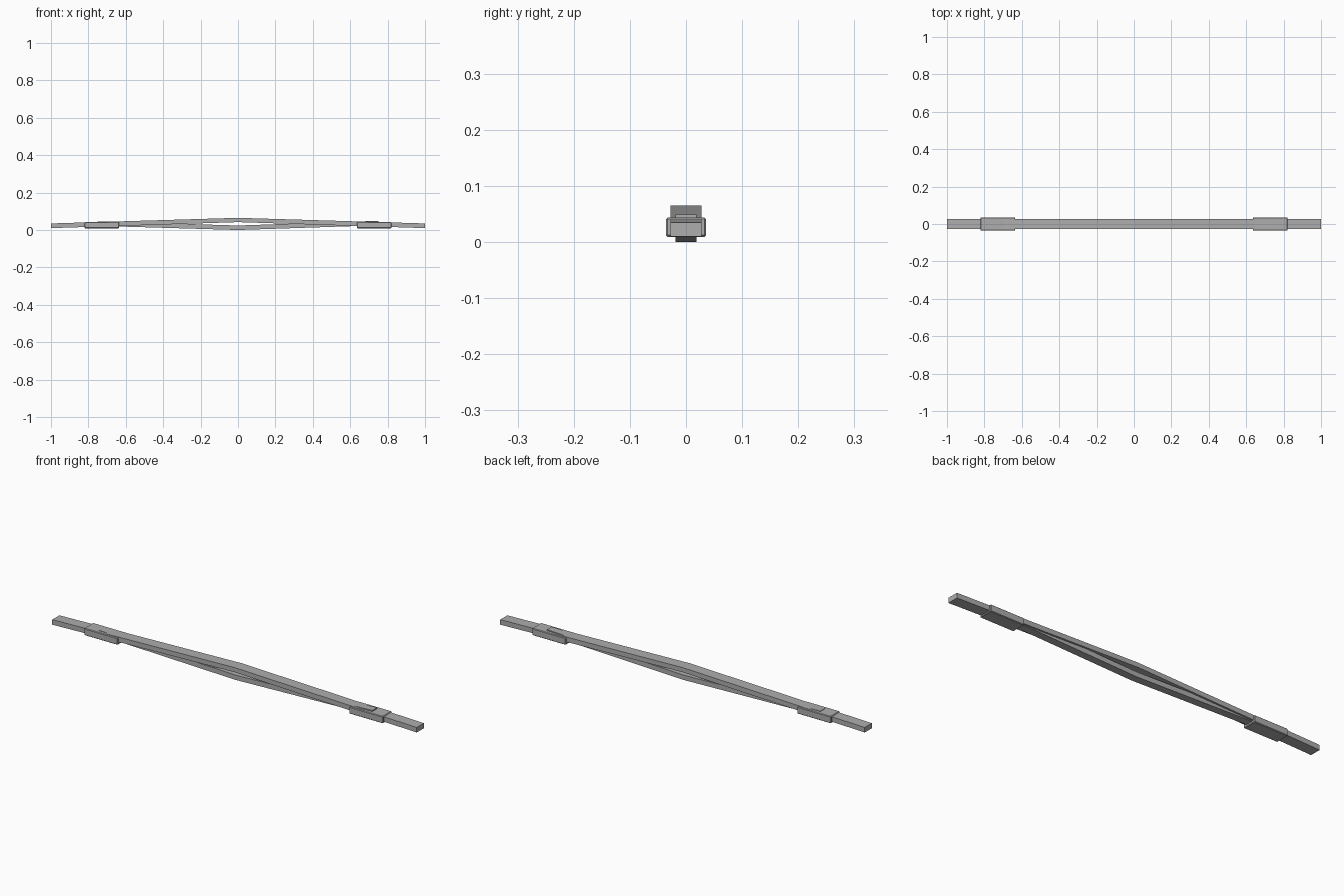
import bpy, bmesh

if "Cube" in bpy.data.objects:
    bpy.data.objects.remove(bpy.data.objects["Cube"])

grey = bpy.data.materials.new("dark_grey")
grey.diffuse_color = (0.42, 0.42, 0.42, 1)
grey.use_nodes = True
grey.node_tree.nodes["Principled BSDF"].inputs["Base Color"].default_value = grey.diffuse_color


def sweep(name, sections):
    """Rectangular bar through sections of (x, bottom z, top z, half width)."""
    bm = bmesh.new()
    rings = [[bm.verts.new((x, y, z)) for y, z in
              ((-w, b), (w, b), (w, t), (-w, t))] for x, b, t, w in sections]
    for a, c in zip(rings, rings[1:]):
        for i in range(4):
            j = (i + 1) % 4
            bm.faces.new((a[i], a[j], c[j], c[i]))
    bm.faces.new(rings[0])
    bm.faces.new(rings[-1])
    bmesh.ops.recalc_face_normals(bm, faces=bm.faces)
    mesh = bpy.data.meshes.new(name)
    bm.to_mesh(mesh)
    bm.free()
    mesh.materials.append(grey)
    obj = bpy.data.objects.new(name, mesh)
    bpy.context.collection.objects.link(obj)
    return obj


# Upper bar, raised at the middle
sweep("upper_bar", [(-1, 0.010, 0.035, 0.028), (0, 0.042, 0.065, 0.028),
                    (1, 0.010, 0.035, 0.028)])

# Lower bar, bowed down, its ends poking through the upper bar
sweep("lower_bar", [(-0.75, 0.022, 0.046, 0.019), (0, 0.0, 0.024, 0.019),
                    (0.75, 0.025, 0.049, 0.019)])

# Sleeves clamping the two bars together
for side, label in ((-1, "left"), (1, "right")):
    sleeve = sweep(label + "_sleeve", [(side * 0.635, 0.009, 0.0435, 0.036),
                                       (side * 0.82, 0.009, 0.0435, 0.036)])
    bevel = sleeve.modifiers.new("soft_edges", "BEVEL")
    bevel.width = 0.003
    bevel.segments = 1
